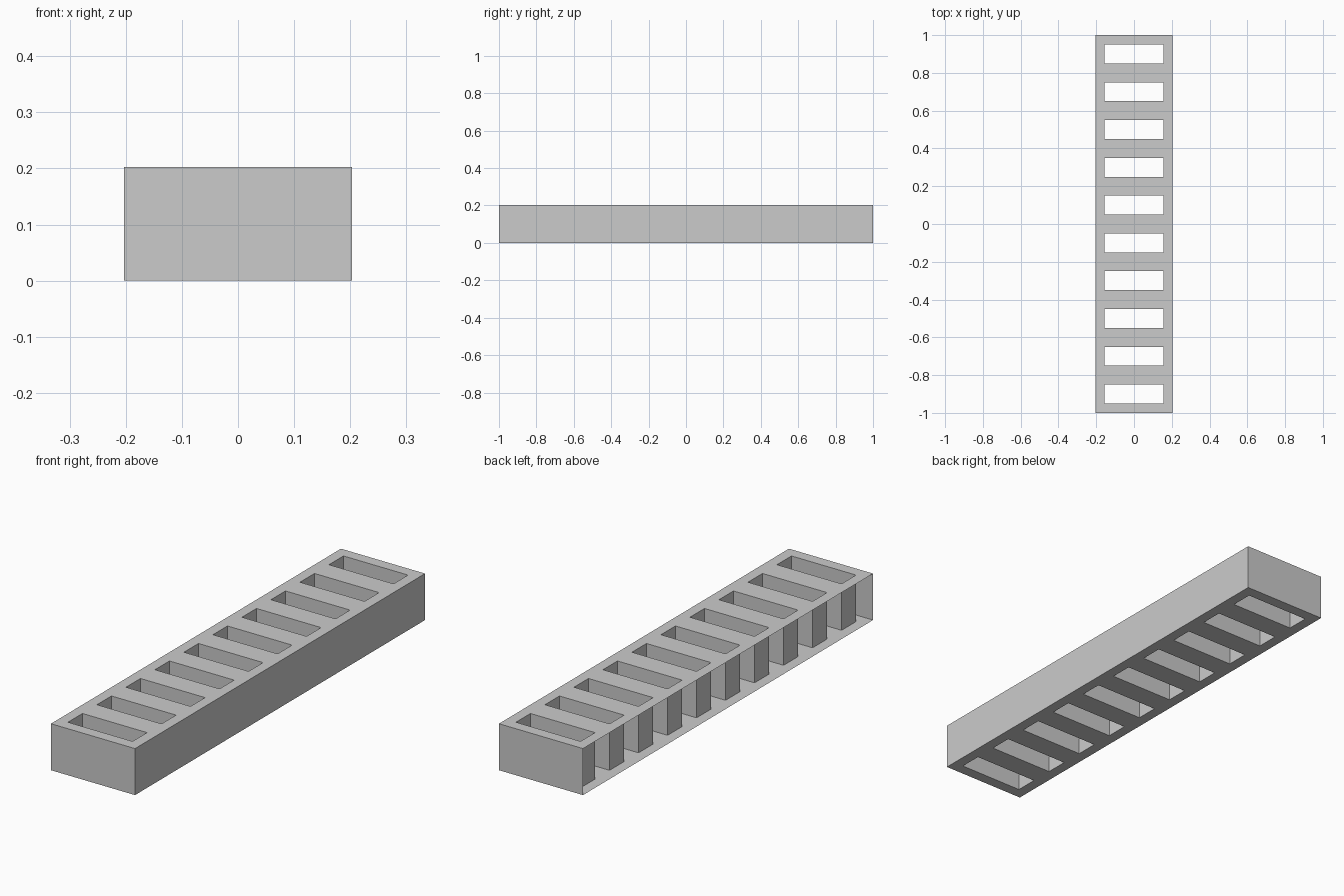
import bpy, bmesh

if "Cube" in bpy.data.objects:
    bpy.data.objects.remove(bpy.data.objects["Cube"])

W, H = 0.203, 0.203      # half width, height
SX = 0.156               # half length of each slot
SLOTS = 10

bm = bmesh.new()


def quad(*pts):
    return bm.faces.new([bm.verts.new(p) for p in pts])


def wall(a, b):
    """Upright wall whose visible side is right of the direction a -> b."""
    quad((*a, 0), (*b, 0), (*b, H), (*a, H))


def plate(x0, x1, y0, y1):
    """Matching pieces of the top and bottom skins."""
    quad((x0, y0, H), (x1, y0, H), (x1, y1, H), (x0, y1, H))
    quad((x0, y0, 0), (x0, y1, 0), (x1, y1, 0), (x1, y0, 0))


slots = [(-0.95 + 0.2 * i, -0.85 + 0.2 * i) for i in range(SLOTS)]
ys = [-1] + [y for s in slots for y in s] + [1]

# Top and bottom skins with rectangular openings
for i, (y0, y1) in enumerate(zip(ys, ys[1:])):
    plate(-W, -SX, y0, y1)
    plate(SX, W, y0, y1)
    if i % 2 == 0:
        plate(-SX, SX, y0, y1)

# Four walls lining each slot
for y0, y1 in slots:
    corners = [(-SX, y0), (-SX, y1), (SX, y1), (SX, y0)]
    for k in range(4):
        wall(corners[k], corners[(k + 1) % 4])

# Outer walls: front, right and back; the left side is open
wall((-W, -1), (W, -1))
wall((W, -1), (W, 1))
wall((W, 1), (-W, 1))

bmesh.ops.remove_doubles(bm, verts=bm.verts[:], dist=1e-4)
mesh = bpy.data.meshes.new("slotted_channel")
bm.to_mesh(mesh)
bm.free()
bpy.context.collection.objects.link(bpy.data.objects.new("slotted_channel", mesh))
